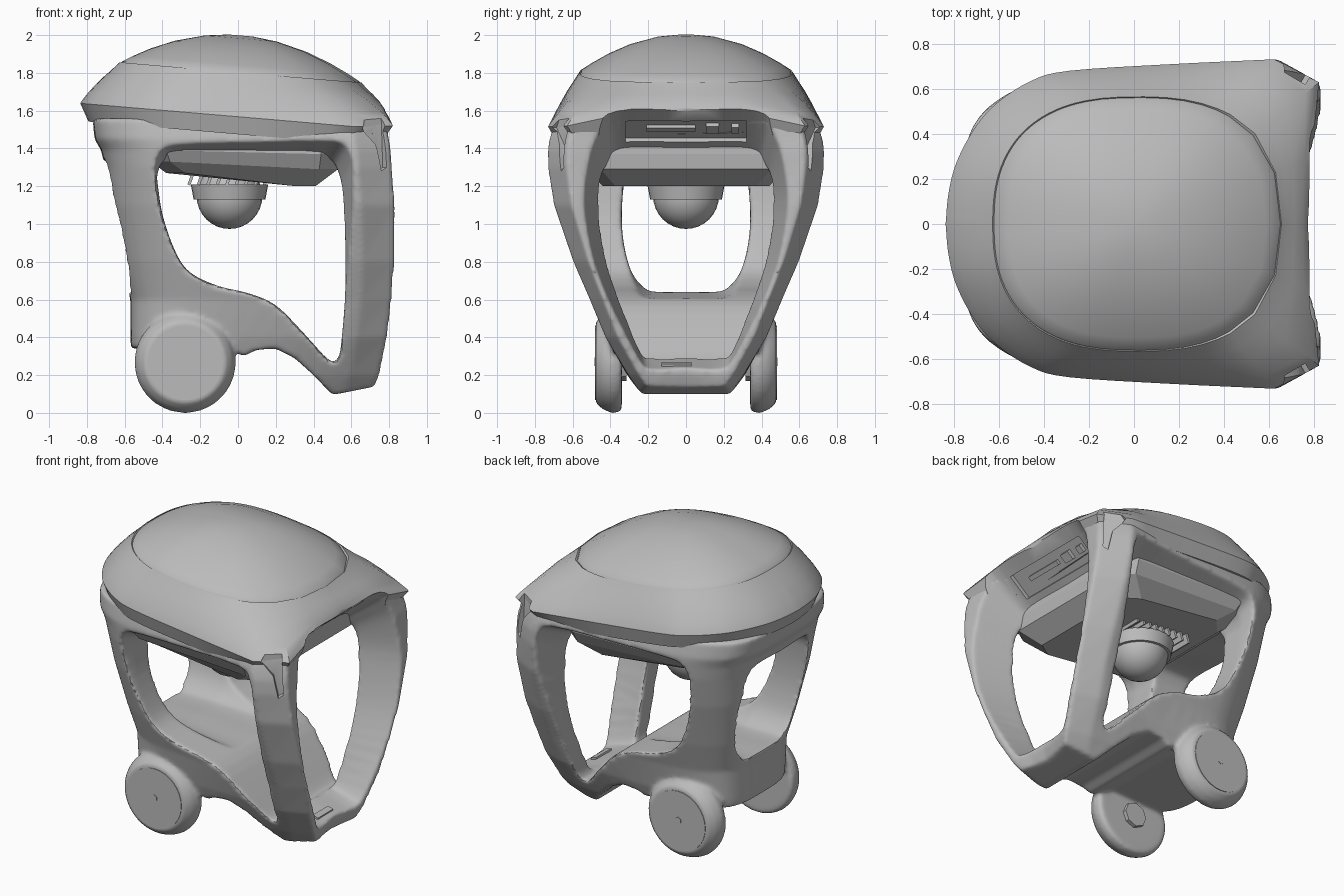
import bpy, bmesh, math
from mathutils import Vector, Matrix

cube = bpy.data.objects.get("Cube")
if cube:
    bpy.data.objects.remove(cube, do_unlink=True)

grey = bpy.data.materials.new("light grey")
grey.use_nodes = True
grey.diffuse_color = (0.5, 0.5, 0.5, 1)
grey.node_tree.nodes["Principled BSDF"].inputs["Base Color"].default_value = (0.5, 0.5, 0.5, 1)


def make(name, bm):
    bmesh.ops.recalc_face_normals(bm, faces=bm.faces[:])
    mesh = bpy.data.meshes.new(name)
    bm.to_mesh(mesh)
    bm.free()
    mesh.materials.append(grey)
    obj = bpy.data.objects.new(name, mesh)
    bpy.context.collection.objects.link(obj)
    return obj


def loft(name, rings):
    """Skin a list of equal-length closed rings and cap both ends."""
    bm = bmesh.new()
    loops = [[bm.verts.new(p) for p in ring] for ring in rings]
    n = len(loops[0])
    for a, b in zip(loops, loops[1:]):
        for i in range(n):
            j = (i + 1) % n
            bm.faces.new((a[i], a[j], b[j], b[i]))
    bm.faces.new(loops[0][::-1])
    bm.faces.new(loops[-1])
    return make(name, bm)


def curve(points, steps=4):
    """Catmull-Rom curve through 2D points."""
    p = [Vector(q) for q in points]
    p = [2 * p[0] - p[1]] + p + [2 * p[-1] - p[-2]]
    out = []
    for a, b, c, d in zip(p, p[1:], p[2:], p[3:]):
        for k in range(steps):
            t = k / steps
            out.append(0.5 * (2 * b + (c - a) * t + (2 * a - 5 * b + 4 * c - d) * t * t
                              + (3 * b - a - 3 * c + d) * t ** 3))
    return out + [p[-2]]


def cylinder(name, radius, depth, center, axis="Z", segments=32, top=None):
    bm = bmesh.new()
    bmesh.ops.create_cone(bm, cap_ends=True, segments=segments, radius1=radius,
                          radius2=radius if top is None else top, depth=depth)
    if axis == "Y":
        bm.transform(Matrix.Rotation(math.pi / 2, 4, "X"))
    bm.transform(Matrix.Translation(center))
    return make(name, bm)


def box(name, size, center, tilt=0):
    bm = bmesh.new()
    bmesh.ops.create_cube(bm, size=1)
    bm.transform(Matrix.Translation(center) @ Matrix.Rotation(tilt, 4, "Y")
                 @ Matrix.Diagonal((*size, 1)))
    return make(name, bm)


def boolean(obj, other, operation="DIFFERENCE"):
    mod = obj.modifiers.new(operation.lower(), "BOOLEAN")
    mod.object, mod.operation, mod.solver = other, operation, "EXACT"


def bake(obj):
    bpy.context.view_layer.update()
    deps = bpy.context.evaluated_depsgraph_get()
    mesh = bpy.data.meshes.new_from_object(obj.evaluated_get(deps))
    obj.modifiers.clear()
    obj.data = mesh
    mesh.materials.clear()
    mesh.materials.append(grey)


def mirror_half(half):
    return [tuple(p) for p in half] + [(-p[0], p[1]) for p in half[-2:0:-1]]


# Plan outlines: rounded rear, chamfered front corners (length, width fractions)
front = [(1, 0.86), (0.98, 0.4), (0.97, 0)]
roof_half = curve([(0, 0), (0.008, 0.19), (0.03, 0.38), (0.08, 0.59), (0.14, 0.74),
                   (0.23, 0.87), (0.33, 0.93), (0.6, 0.97), (0.88, 1)]) + front
body_half = curve([(0, 0), (0.002, 0.2), (0.006, 0.4), (0.03, 0.6), (0.08, 0.74),
                   (0.17, 0.85), (0.3, 0.9), (0.6, 0.94), (0.88, 1)]) + front


def plan(half, x0, x1, rear_width, front_width):
    pts = [(x0 + (x1 - x0) * u, v * (rear_width + (front_width - rear_width) * u ** 0.7))
           for u, v in half]
    return pts + [(x, -y) for x, y in pts[-2:0:-1]]


# Main frame volume: height, rear x, front x, rear and front half widths
sections = [(1.56, -0.77, 0.785, 0.69, 0.69), (1.45, -0.76, 0.80, 0.71, 0.725),
            (1.39, -0.725, 0.81, 0.71, 0.735), (1.3, -0.705, 0.815, 0.70, 0.735),
            (1.1, -0.68, 0.83, 0.65, 0.705), (0.8, -0.62, 0.83, 0.57, 0.6),
            (0.6, -0.57, 0.815, 0.51, 0.51), (0.4, -0.57, 0.79, 0.49, 0.42),
            (0.2, -0.56, 0.75, 0.46, 0.29), (0.1, -0.55, 0.71, 0.45, 0.21)]
body = loft("frame_body", [[(x, y, z) for x, y in plan(body_half, a, b, r, f)]
                           for z, a, b, r, f in sections])

# Cutter for the arched underside
under = [(-0.8, -0.1), (-0.8, 0.31), (-0.55, 0.34), (-0.1, 0.36), (0.03, 0.3), (0.1, 0.335),
         (0.2, 0.34), (0.3, 0.29), (0.4, 0.2), (0.5, 0.095), (0.8, 0.155), (0.8, -0.1)]
under_cut = loft("underside_cutter", [[(x, y, z) for x, z in under] for y in (-1, 1)])

# Cutter for the front portal running through to the rear opening
portal = curve([(0, 1.75), (0.38, 1.74), (0.5, 1.58), (0.56, 1.33), (0.575, 1.1), (0.52, 0.8),
                (0.41, 0.52), (0.25, 0.24), (0.17, 0.17), (0, 0.17)])
throat = curve([(0, 1.37), (0.34, 1.37), (0.41, 1.3), (0.44, 1.2), (0.44, 1.05), (0.40, 0.8),
                (0.33, 0.58), (0.24, 0.33), (0.18, 0.3), (0, 0.3)])
rear = curve([(0, 1.33), (0.25, 1.33), (0.31, 1.28), (0.33, 1.2), (0.34, 1.05), (0.33, 0.9),
              (0.29, 0.75), (0.22, 0.66), (0.15, 0.64), (0, 0.64)])
middle = [(p[0] * 1.2, p[1] - 0.04) for p in rear]
portal_cut = loft("portal_cutter", [[(x, y, z) for y, z in mirror_half(h)] for x, h in
                  ((0.95, portal), (0.5, throat), (0.2, middle), (-0.3, rear), (-0.95, rear))])

# Cutter for the side windows, flared outwards
window = [(-0.43, 1.25), (-0.4, 1.33), (-0.3, 1.36), (0.1, 1.36), (0.45, 1.35), (0.53, 1.28),
          (0.56, 1.1), (0.57, 0.7), (0.55, 0.4), (0.53, 0.29), (0.48, 0.28), (0.35, 0.42),
          (0.2, 0.57), (0.05, 0.635), (-0.1, 0.67), (-0.25, 0.74), (-0.33, 0.85), (-0.4, 1.05)]
window = [tuple(p) for p in curve(window + window[:1], 3)[:-1]]


def flare(x, z):
    k = max(0, min(1, (z - 0.35) / 0.8))
    return (x + (0.08 if x > 0.4 else -0.03 if x < -0.3 else 0) * k, z + (0.13 if z > 1.2 else 0))


wide = [flare(x, z) for x, z in window]
window_cut = loft("window_cutter", [[(x, y, z) for x, z in outline] for y, outline in
                  ((-0.8, wide), (-0.5, window), (0.5, window), (0.8, wide))])

# Round wheel housings blended into the frame
boolean(body, under_cut)
housings = []
for s in (-1, 1):
    housing = loft("housing_volume", [
        [(-0.28 + r * math.cos(math.tau * i / 40), s * y, 0.268 + r * math.sin(math.tau * i / 40))
         for i in range(40)] for y, r in ((0.34, 0.26), (0.39, 0.27), (0.44, 0.25), (0.478, 0.215))])
    boolean(body, housing, "UNION")
    housings.append(housing)
boolean(body, portal_cut)
boolean(body, window_cut)

# Soften the frame into one flowing shell
remesh = body.modifiers.new("blend", "REMESH")
remesh.mode, remesh.voxel_size = "VOXEL", 0.0125
soften = body.modifiers.new("soften", "SMOOTH")
soften.factor, soften.iterations = 0.5, 10
bake(body)

# Domed roof with a seam and an overhanging rim, sloping to the front
def roof_ring(t, z, s=1):
    ring = []
    for x, y in plan(roof_half, -0.835, 0.82, 0.73, 0.73):
        a = math.atan2(y / 0.73, x / 0.83)
        c, d = math.cos(a), math.sin(a)
        r = s * (abs(c) ** 2.5 + abs(d) ** 2.5) ** -0.4
        sx, sy = 0.015 + 0.635 * r * c, 0.56 * r * d
        px, py = sx + (x - sx) * t, sy + (y - sy) * t
        lift = 0.11 * t * max(0, min(1, (px - 0.45) / 0.3)) * max(0, 1 - (py / 0.7) ** 2)
        ring.append((px, py, z - 0.085 * px + lift))
    return ring


rim = [(0.8, 1.475), (1, 1.568), (0.97, 1.58), (0.8, 1.63), (0.5, 1.703), (0.25, 1.755),
       (0.03, 1.803), (0, 1.797)]
dome = [0.99, 0.9, 0.75, 0.55, 0.3, 0.1]
roof = loft("roof", [roof_ring(t, z) for t, z in rim]
            + [roof_ring(0, 1.805 + 0.196 * (1 - s * s), s) for s in dome])
boolean(roof, portal_cut)

# Recesses: corner lamps and the sensor bay over the portal
cutters = [under_cut, portal_cut, window_cut] + housings
lamp = [(-0.08, 1.51), (-0.05, 1.56), (0.05, 1.57), (0.06, 1.3), (0.03, 1.28), (0.0, 1.42)]
for s in (-1, 1):
    cut = loft("lamp_cutter", [[(0.73 + 0.86 * a + 0.51 * d, s * (0.67 - 0.51 * a + 0.86 * d), z)
                                for a, z in lamp] for d in (-0.03, 0.15)])
    cutters.append(cut)
tilt = -math.atan2(0.38, 0.45)
bay_cut = box("bay_cutter", (0.17, 0.64, 0.05), (0.64, 0, 1.49), tilt)
cutters.append(bay_cut)
for part in (body, roof):
    for cut in cutters[-3:]:
        boolean(part, cut)
    bake(part)
for cut in cutters:
    bpy.data.objects.remove(cut, do_unlink=True)
smooth = [body, roof]

# Sensor bay fittings
box("sensor_bar", (0.03, 0.26, 0.02), (0.64, -0.08, 1.507), tilt)
box("sensor_camera", (0.06, 0.07, 0.03), (0.64, 0.14, 1.507), tilt)
box("sensor_button", (0.05, 0.04, 0.03), (0.64, 0.26, 1.507), tilt)
box("portal_step", (0.04, 0.16, 0.014), (0.66, -0.05, 0.257), 0.28)

# Hanging ceiling panel
def ceiling_ring(x0, x1, y, z0, z1):
    return [(x0, -y * 0.75, z0), (x0 + 0.1, -y, z0), (x1 - 0.1, -y, z1), (x1, -y * 0.85, z1),
            (x1, y * 0.85, z1), (x1 - 0.1, y, z1), (x0 + 0.1, y, z0), (x0, y * 0.75, z0)]


loft("ceiling_panel", [ceiling_ring(-0.38, 0.41, 0.44, 1.27, 1.2),
                       ceiling_ring(-0.46, 0.53, 0.53, 1.33, 1.29),
                       ceiling_ring(-0.48, 0.54, 0.57, 1.39, 1.37),
                       ceiling_ring(-0.48, 0.54, 0.57, 1.44, 1.42)])
for i in range(9):
    box("cooling_fin", (0.016, 0.42, 0.06), (-0.25 + i * 0.05, 0, 1.235), 0.35)

# Sensor ball under the ceiling
smooth.append(cylinder("ball_mount", 0.19, 0.08, (-0.045, 0, 1.17), top=0.205))
bm = bmesh.new()
bmesh.ops.create_uvsphere(bm, u_segments=24, v_segments=16, radius=0.174)
bm.transform(Matrix.Translation((-0.045, 0, 1.148)))
smooth.append(make("sensor_ball", bm))

# Wheel caps and inner hubs
for s in (-1, 1):
    smooth.append(cylinder("wheel_cap", 0.198, 0.08, (-0.28, s * 0.441, 0.265), "Y"))
    cylinder("cap_pin", 0.022, 0.006, (-0.28, s * 0.481, 0.27), "Y", 6)
    cylinder("inner_hub", 0.08, 0.04, (-0.28, s * 0.335, 0.25), "Y", 8)

bpy.ops.object.select_all(action="DESELECT")
for obj in smooth:
    obj.select_set(True)
bpy.context.view_layer.objects.active = body
bpy.ops.object.shade_smooth_by_angle(angle=math.radians(35))
